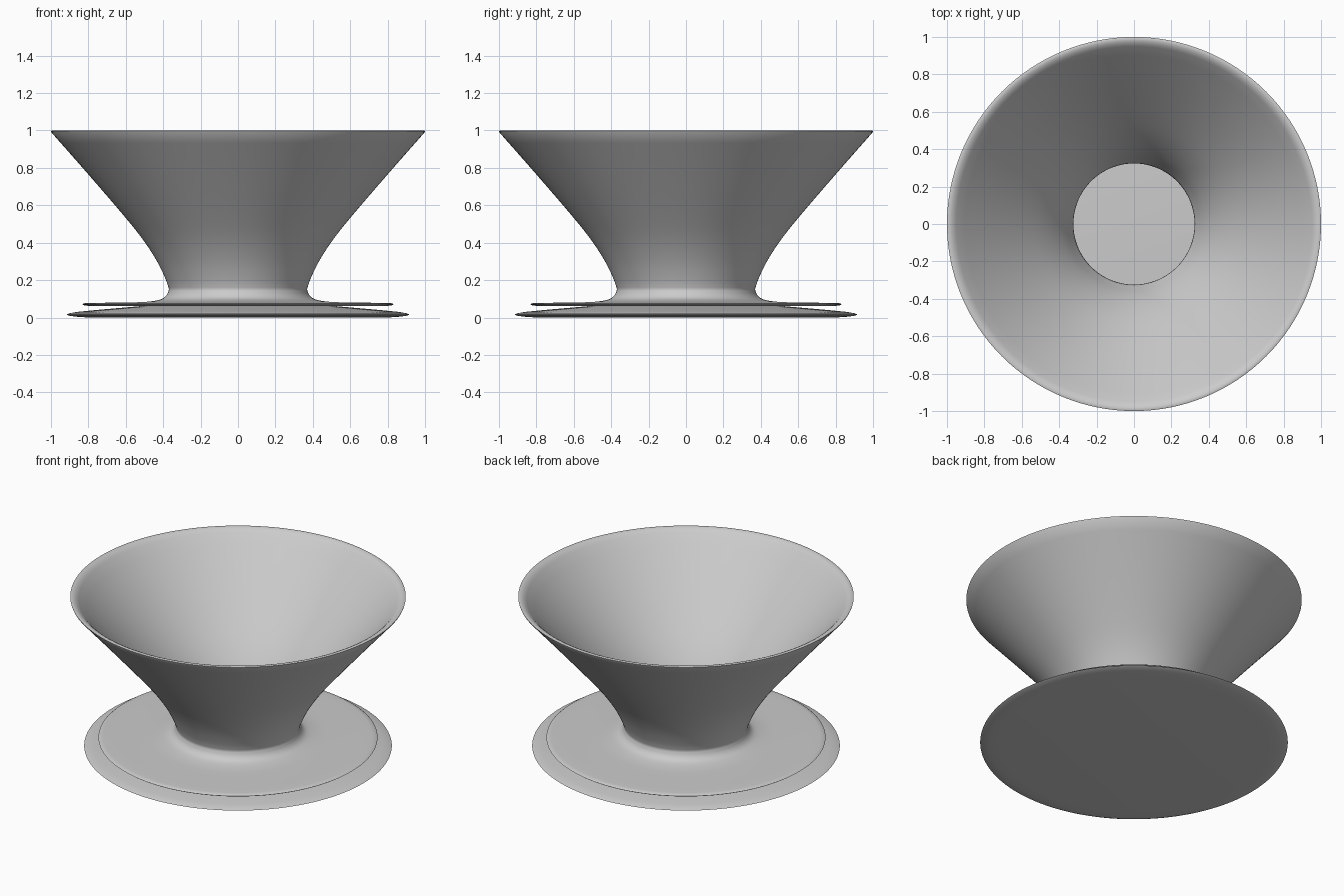
import bpy, bmesh, math
from mathutils import Vector

cube = bpy.data.objects.get("Cube")
if cube:
    bpy.data.objects.remove(cube, do_unlink=True)

ceramic = bpy.data.materials.new("pale grey ceramic")
ceramic.use_nodes = True
colour = (0.6, 0.6, 0.6, 1)
ceramic.diffuse_color = colour
ceramic.node_tree.nodes["Principled BSDF"].inputs["Base Color"].default_value = colour


def lathe(name, profile, closed, steps=128):
    """Turn a radius/height profile around the z axis."""
    bm = bmesh.new()
    verts = [bm.verts.new((r, 0, z)) for r, z in profile]
    pairs = list(zip(verts, verts[1:]))
    if closed:
        pairs.append((verts[-1], verts[0]))
    edges = [bm.edges.new(p) for p in pairs]
    bmesh.ops.spin(bm, geom=verts + edges, cent=(0, 0, 0), axis=(0, 0, 1),
                   angle=math.tau, steps=steps, use_duplicate=False)
    bmesh.ops.remove_doubles(bm, verts=bm.verts, dist=0.0005)
    bmesh.ops.recalc_face_normals(bm, faces=bm.faces)
    mesh = bpy.data.meshes.new(name)
    bm.to_mesh(mesh)
    bm.free()
    mesh.materials.append(ceramic)
    obj = bpy.data.objects.new(name, mesh)
    bpy.context.collection.objects.link(obj)
    bpy.ops.object.select_all(action="DESELECT")
    obj.select_set(True)
    bpy.context.view_layer.objects.active = obj
    bpy.ops.object.shade_smooth_by_angle(angle=math.radians(40))
    return obj


def smooth_curve(points, cuts=4):
    """Pass a Catmull-Rom curve through the profile points."""
    p = [Vector(q) for q in points]
    p = [2 * p[0] - p[1]] + p + [2 * p[-1] - p[-2]]
    out = []
    for a, b, c, d in zip(p, p[1:], p[2:], p[3:]):
        for i in range(cuts):
            t = i / cuts
            out.append(0.5 * (2 * b + (c - a) * t + (2 * a - 5 * b + 4 * c - d) * t ** 2
                              + (3 * b - a - 3 * c + d) * t ** 3))
    return out + [p[-2]]


# Flared bowl: outer wall down to the waist, then out over the flange
outer = smooth_curve([(0.998, 0.99), (0.8, 0.765), (0.6, 0.532), (0.5, 0.405),
                      (0.43, 0.295), (0.385, 0.2), (0.369, 0.15)])
foot = smooth_curve([(0.369, 0.15), (0.382, 0.12), (0.41, 0.098), (0.47, 0.086),
                     (0.56, 0.081), (0.8, 0.078)])
flange_edge = [(0.825, 0.076), (0.832, 0.071), (0.825, 0.066), (0.8, 0.062)]
inner = smooth_curve([(0.325, 0.062), (0.325, 0.15), (0.342, 0.2), (0.387, 0.295),
                      (0.457, 0.405), (0.557, 0.532), (0.76, 0.765), (0.95, 0.978)])
lip = [(0.965, 0.991), (0.98, 0.998), (0.993, 1.0), (1.0, 0.997)]
lathe("bowl_with_flange", outer + foot[1:] + flange_edge + inner + lip, True)

# Shallow saucer under the flange
lathe("base_saucer", [(0, 0.061), (0.52, 0.061), (0.6, 0.054), (0.75, 0.041), (0.86, 0.03),
                      (0.9, 0.023), (0.917, 0.016), (0.9, 0.009), (0.86, 0.004),
                      (0.8, 0), (0, 0)], False)
